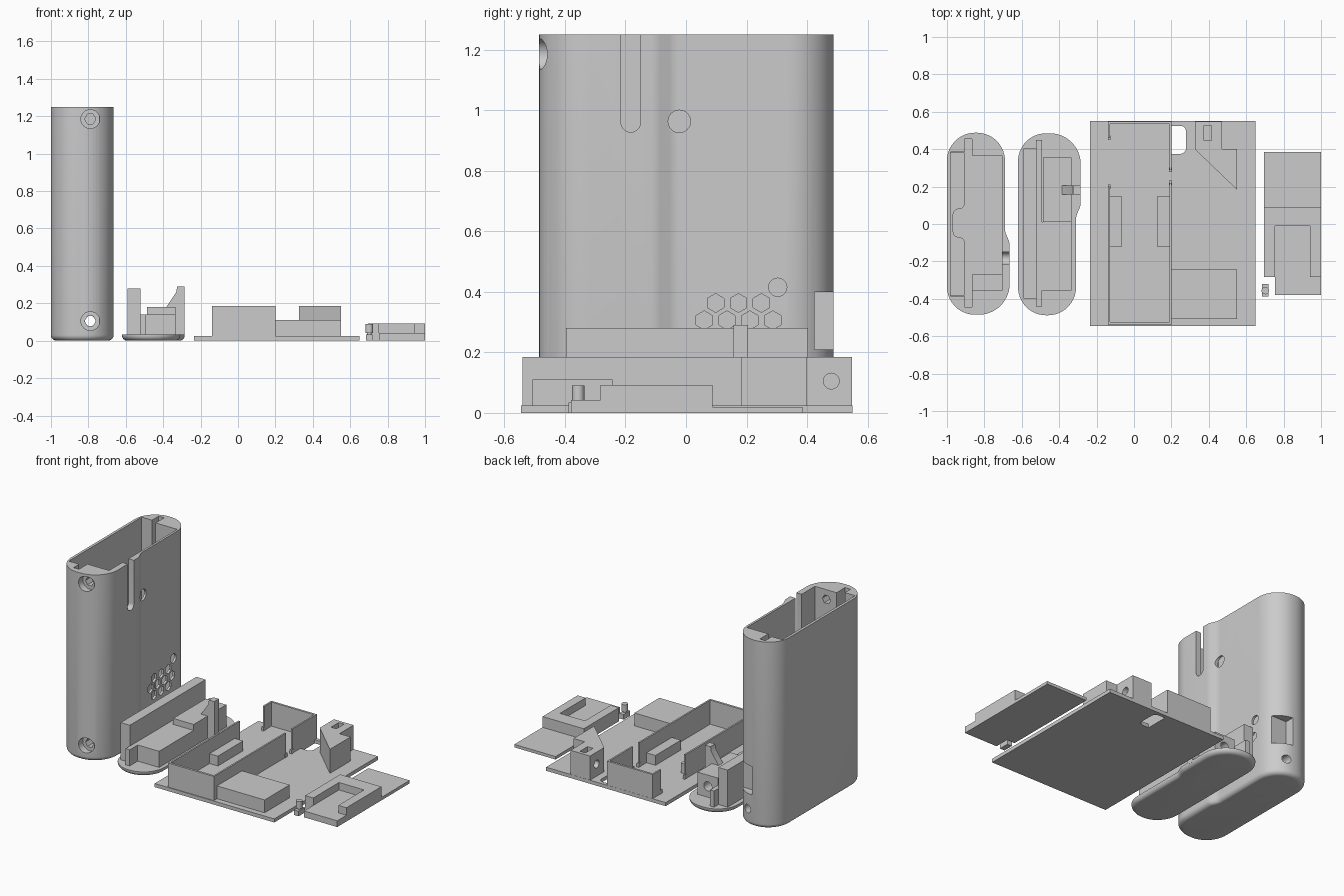
import bpy, bmesh, math
from mathutils import Vector, Matrix

cube = bpy.data.objects.get("Cube")
if cube:
    bpy.data.objects.remove(cube, do_unlink=True)

grey = bpy.data.materials.new("plain grey plastic")
grey.use_nodes = True
COLOUR = (0.6, 0.6, 0.6, 1)
grey.diffuse_color = COLOUR
for node in grey.node_tree.nodes:
    if node.type == 'BSDF_PRINCIPLED':
        node.inputs["Base Color"].default_value = COLOUR


def rounded(corners, steps=14):
    """Outline from (x, y, radius) corners, counter-clockwise."""
    out = []
    for i, (x, y, r) in enumerate(corners):
        p = Vector((x, y, 0))
        if r == 0:
            out.append((x, y))
            continue
        u = (Vector((*corners[i - 1][:2], 0)) - p).normalized()
        v = (Vector((*corners[(i + 1) % len(corners)][:2], 0)) - p).normalized()
        half = u.angle(v) / 2
        c = p + (u + v).normalized() * r / math.sin(half)
        reach = r / math.tan(half)
        a, b = (p + u * reach - c).normalized(), (p + v * reach - c).normalized()
        out += [tuple((c + a.slerp(b, k / steps) * r).xy) for k in range(steps + 1)]
    return out


def circle(r, n=32):
    return [(r * math.cos(math.tau * k / n), r * math.sin(math.tau * k / n))
            for k in range(n)]


def rect(x0, x1, y0, y1):
    return [(x0, y0), (x1, y0), (x1, y1), (x0, y1)]


def finish(ob):
    """Smooth rounded areas, keep edges sharp."""
    me = ob.data
    for f in me.polygons:
        f.use_smooth = True
    me.set_sharp_from_angle(angle=math.radians(30))


def prism(name, pts, z0, z1, matrix=None, fillet=0.0):
    """Extruded outline; fillet rounds the bottom rim."""
    levels = [(z0, 0.0)]
    if fillet:
        levels = [(z0 + fillet * (1 - math.cos(t)), fillet * (1 - math.sin(t)))
                  for t in (k * math.pi / 12 for k in range(7))]
    levels.append((z1, 0.0))
    xs, ys = [p[0] for p in pts], [p[1] for p in pts]
    cx, cy = (min(xs) + max(xs)) / 2, (min(ys) + max(ys)) / 2
    hx, hy = (max(xs) - min(xs)) / 2, (max(ys) - min(ys)) / 2
    bm = bmesh.new()
    rings = [[bm.verts.new((cx + (x - cx) * (1 - d / hx), cy + (y - cy) * (1 - d / hy), z))
              for x, y in pts] for z, d in levels]
    n = len(pts)
    for lo, hi in zip(rings, rings[1:]):
        for k in range(n):
            bm.faces.new((lo[k], lo[(k + 1) % n], hi[(k + 1) % n], hi[k]))
    bm.faces.new(rings[0][::-1])
    bm.faces.new(rings[-1])
    if matrix:
        bm.transform(matrix)
    bmesh.ops.recalc_face_normals(bm, faces=bm.faces)
    me = bpy.data.meshes.new(name)
    bm.to_mesh(me)
    bm.free()
    me.materials.append(grey)
    ob = bpy.data.objects.new(name, me)
    bpy.context.scene.collection.objects.link(ob)
    finish(ob)
    return ob


def box(name, x0, x1, y0, y1, z0, z1):
    return prism(name, rect(x0, x1, y0, y1), z0, z1)


def bore(pts, centre, length, axis):
    """Cutter along x or y, centred on a point."""
    turn = Matrix.Rotation(math.pi / 2, 4, 'Y' if axis == 'x' else 'X')
    return prism("cutter", pts, -length / 2, length / 2, Matrix.Translation(centre) @ turn)


def cut(ob, cutters):
    for c in cutters:
        c.hide_render = True
        mod = ob.modifiers.new("cut", 'BOOLEAN')
        mod.operation, mod.solver, mod.object = 'DIFFERENCE', 'EXACT', c
    deps = bpy.context.evaluated_depsgraph_get()
    deps.update()
    me = bpy.data.meshes.new_from_object(ob.evaluated_get(deps))
    ob.modifiers.clear()
    ob.data = me
    for c in cutters:
        bpy.data.objects.remove(c, do_unlink=True)
    finish(ob)


# Tall case shell with a shallow bulge on one side
case_outline = rounded([(-1, -.485, .15), (-.665, -.485, .165), (-.665, -.1, .08),
                        (-.69, -.04, .08), (-.69, .488, .15), (-1, .488, .15)])
case = prism("case_shell", case_outline, 0, 1.25, fillet=.03)
cavity = [(-.982, -.385), (-.905, -.385), (-.905, -.445), (-.865, -.445), (-.865, -.355),
          (-.705, -.355), (-.705, .365), (-.865, .365), (-.865, .455), (-.905, .455),
          (-.905, .385), (-.982, .385)]
cutters = [prism("cutter", cavity, .03, 1.4)]
# Screw seats on the front, screw hole and window at the back
for z in (.105, 1.185):
    cutters.append(bore(circle(.05), (-.79, -.52, z), .16, 'y'))
    cutters.append(bore(circle(.03, 6), (-.79, -.4, z), .2, 'y'))
cutters.append(bore(circle(.028), (-.79, .45, .105), .25, 'y'))
cutters.append(box("cutter", -.83, -.6, .425, .6, .21, .4))
# Slot, round holes and honeycomb vents in the bulged side
cutters.append(box("cutter", -.74, -.6, -.215, -.15, .96, 1.4))
cutters.append(bore(circle(.0325), (-.67, -.1825, .96), .14, 'x'))
cutters.append(bore(circle(.037), (-.69, -.022, .963), .1, 'x'))
cutters.append(bore(circle(.03), (-.69, .303, .415), .1, 'x'))
for z, count in ((.249, 3), (.306, 4), (.363, 3)):
    for k in range(count):
        y = (.06 if count == 4 else .098) + .0755 * k
        cutters.append(bore(circle(.031, 6), (-.69, y, z), .1, 'x'))
cut(case, cutters)
# Inner ledges on the case floor
prism("case_floor_ledge", rounded([(-.984, -.383, 0), (-.905, -.383, 0), (-.905, -.07, .03),
      (-.967, -.07, .03), (-.967, .08, .03), (-.905, .08, .03), (-.905, .383, 0),
      (-.984, .383, 0)], 5), .02, .2)
screw_block = box("case_screw_block", -.865, -.704, -.356, -.27, .02, .2)
cut(screw_block, [bore(circle(.03, 6), (-.79, -.32, .105), .2, 'y')])

# Cap with tongue, strip, block and snap clip
cap_outline = [(x + .38, -y) for x, y in reversed(case_outline)]
prism("cap_base", cap_outline, 0, .032, fillet=.028)
box("cap_tongue", -.59, -.522, -.397, .403, .02, .28)
box("cap_strip", -.523, -.493, -.44, .45, .02, .14)
box("cap_low_block", -.494, -.335, -.355, .01, .02, .14)
cap_block = box("cap_tall_block", -.487, -.335, .01, .355, .02, .18)
cut(cap_block, [bore(circle(.03), (-.41, .33, .105), .2, 'y')])
clip = [(-.336, .02), (-.285, .02), (-.285, .29), (-.325, .29), (-.33, .26), (-.385, .178),
        (-.336, .178)]
prism("cap_clip", clip, -.205, -.157, Matrix.Rotation(math.pi / 2, 4, 'X'))

# Tray floor with a rounded opening
tray = box("tray_floor", -.235, .65, -.545, .55, 0, .024)
opening = [(.2, .375, 0), (.278, .375, .03), (.278, .525, .03), (.2, .525, 0)]
cut(tray, [prism("cutter", rounded(opening, 6), -.1, .1)])
# Thin tray walls in two facing holders
H = .185
box("tray_front_wall", -.138, .2, -.54, -.525, .01, H)
box("tray_back_wall", -.138, .2, .535, .549, .01, H)
for name, x, spans in (("left", -.138, ((-.526, .2), (.46, .536))),
                       ("right", .189, ((-.526, .22), (.29, .536)))):
    for label, (y0, y1) in zip(("front", "back"), spans):
        box(f"tray_{name}_{label}_wall", x, x + .011, y0, y1, .01, H)
        # Small foot flare where each wall ends
        end = y1 if label == "front" else y0
        box(f"tray_{name}_{label}_foot", x - .002, x + .013, end - .012, end + .012, .01, .05)
for name, x0, x1 in (("left", -.128, -.065), ("right", .122, .19)):
    box(f"tray_{name}_pad", x0, x1, -.12, .148, .01, .09)
box("tray_rest_block", .199, .552, -.507, -.243, .01, .11)

# Angled bracket with nut slot and bore
bracket = prism("tray_bracket", [(.325, .4), (.552, .182), (.552, .4), (.47, .4),
                                 (.47, .549), (.325, .549)], .01, H)
cut(bracket, [box("cutter", .375, .415, .447, .527, .06, .3),
              bore(circle(.026), (.4, .48, .105), .4, 'x')])

# Small cover: thin tab, U-shaped rim and sunken floor
box("cover_tab", .695, 1, .08, .385, 0, .02)
box("cover_floor", .754, 1, -.38, .0, 0, .042)
prism("cover_rim", [(.695, -.283), (.755, -.283), (.755, -.012), (.94, -.012),
                    (.94, -.283), (1, -.283), (1, .087), (.695, .087)], 0, .092)

# Loose button pin
box("pin_foot", .685, .72, -.388, -.32, 0, .034)
prism("pin_stem", circle(.012, 16), .03, .045, Matrix.Translation((.702, -.356, 0)))
prism("pin_head", circle(.02, 20), .042, .09, Matrix.Translation((.702, -.356, 0)))
